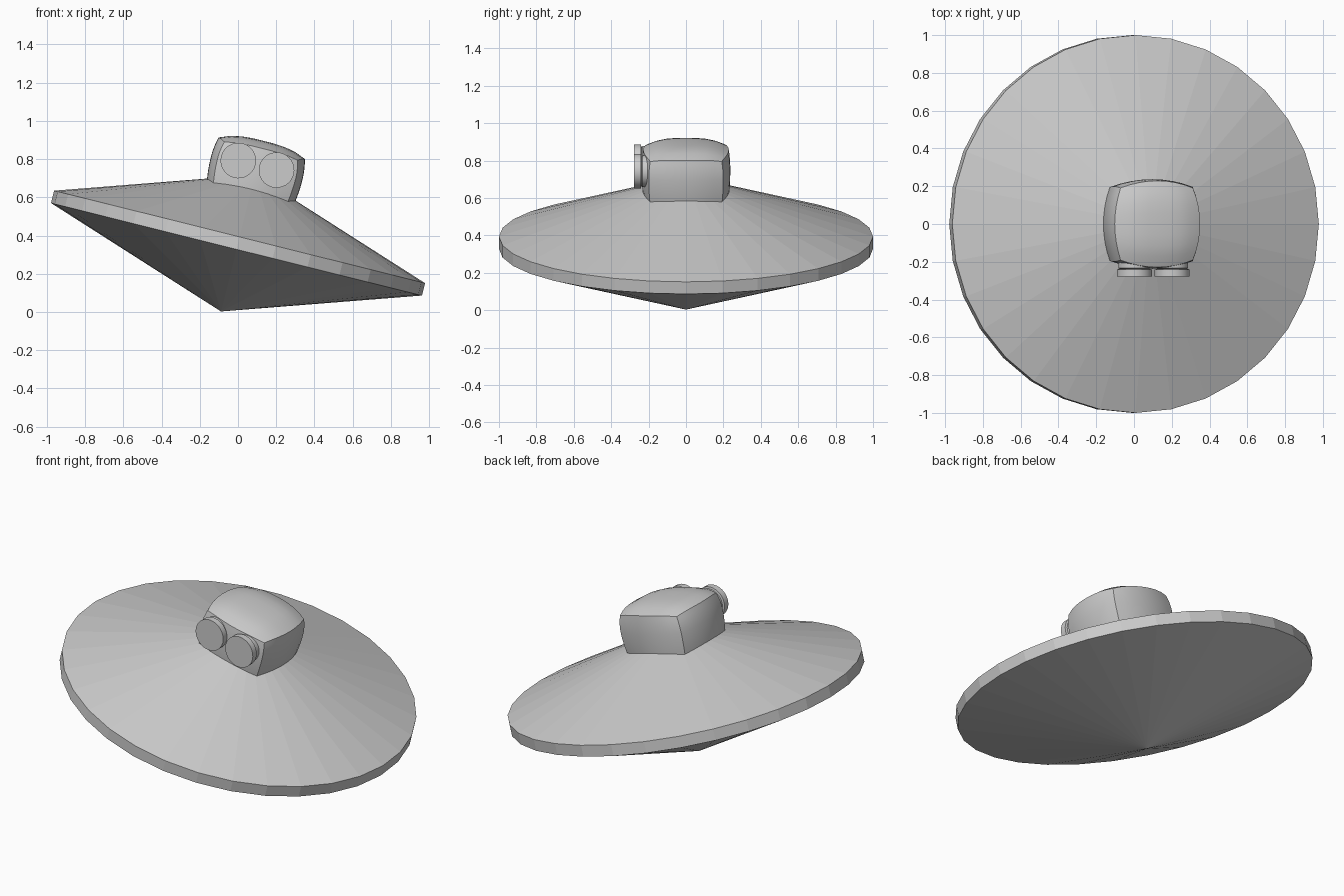
import bpy, bmesh, math
from mathutils import Matrix, Vector

if "Cube" in bpy.data.objects:
    bpy.data.objects.remove(bpy.data.objects["Cube"])

# everything is built upright, then tilted about its lowest point
TILT = Matrix.Translation((-0.089, 0, 0.003)) @ Matrix.Rotation(math.radians(14), 4, 'Y')


def make_object(name, bm, smooth_angle=None):
    bmesh.ops.recalc_face_normals(bm, faces=bm.faces[:])
    mesh = bpy.data.meshes.new(name)
    bm.to_mesh(mesh)
    bm.free()
    ob = bpy.data.objects.new(name, mesh)
    bpy.context.collection.objects.link(ob)
    ob.matrix_world = TILT
    if smooth_angle:
        bpy.ops.object.select_all(action='DESELECT')
        bpy.context.view_layer.objects.active = ob
        ob.select_set(True)
        bpy.ops.object.shade_smooth_by_angle(angle=math.radians(smooth_angle))
    return ob


def lathe(profile, sides):
    """Closed solid of revolution about z; radius 0 makes a pole."""
    bm = bmesh.new()
    rings = []
    for r, z in profile:
        n = sides if r else 1
        rings.append([bm.verts.new((r * math.cos(2 * math.pi * i / sides),
                                    r * math.sin(2 * math.pi * i / sides), z)) for i in range(n)])
    for lo, hi in zip(rings, rings[1:]):
        for i in range(sides):
            j = (i + 1) % sides
            corners = [lo[i % len(lo)], lo[j % len(lo)], hi[j % len(hi)], hi[i % len(hi)]]
            bm.faces.new(list(dict.fromkeys(corners)))
    return bm


# saucer: two shallow cones joined by a thin rim
make_object("saucer_body", lathe([(0, 0), (1, 0.335), (1, 0.402), (0, 0.737)], 32))

# cabin: cube whose sides and roof bulge outward
bm = bmesh.new()
bmesh.ops.create_cube(bm, size=2)
bmesh.ops.subdivide_edges(bm, edges=bm.edges[:], cuts=7, use_grid_fill=True)
for v in bm.verts:
    a, b, c = v.co
    x = a * (0.247 - 0.036 * b * b - 0.014 * c * c)
    y = b * (0.237 - 0.038 * a * a - 0.008 * c * c)
    half = 0.15 - 0.040 * abs(a) ** 3 - 0.040 * abs(b) ** 3 + 0.025 * abs(a * b) ** 3
    z = 0.77 + c * (half if c > 0 else 0.15)
    v.co = Vector((x, y, z))
make_object("cabin", bm, 35)

# pair of stepped round lamps on the front of the cabin
for side, label in ((-1, "left"), (1, "right")):
    bm = lathe([(0, 0.17), (0.085, 0.17), (0.085, 0.233), (0.078, 0.238),
                (0.093, 0.241), (0.093, 0.278), (0, 0.278)], 32)
    bm.transform(Matrix.Translation((side * 0.103, 0, 0.788)) @ Matrix.Rotation(math.pi / 2, 4, 'X'))
    make_object(label + "_front_lamp", bm, 30)
